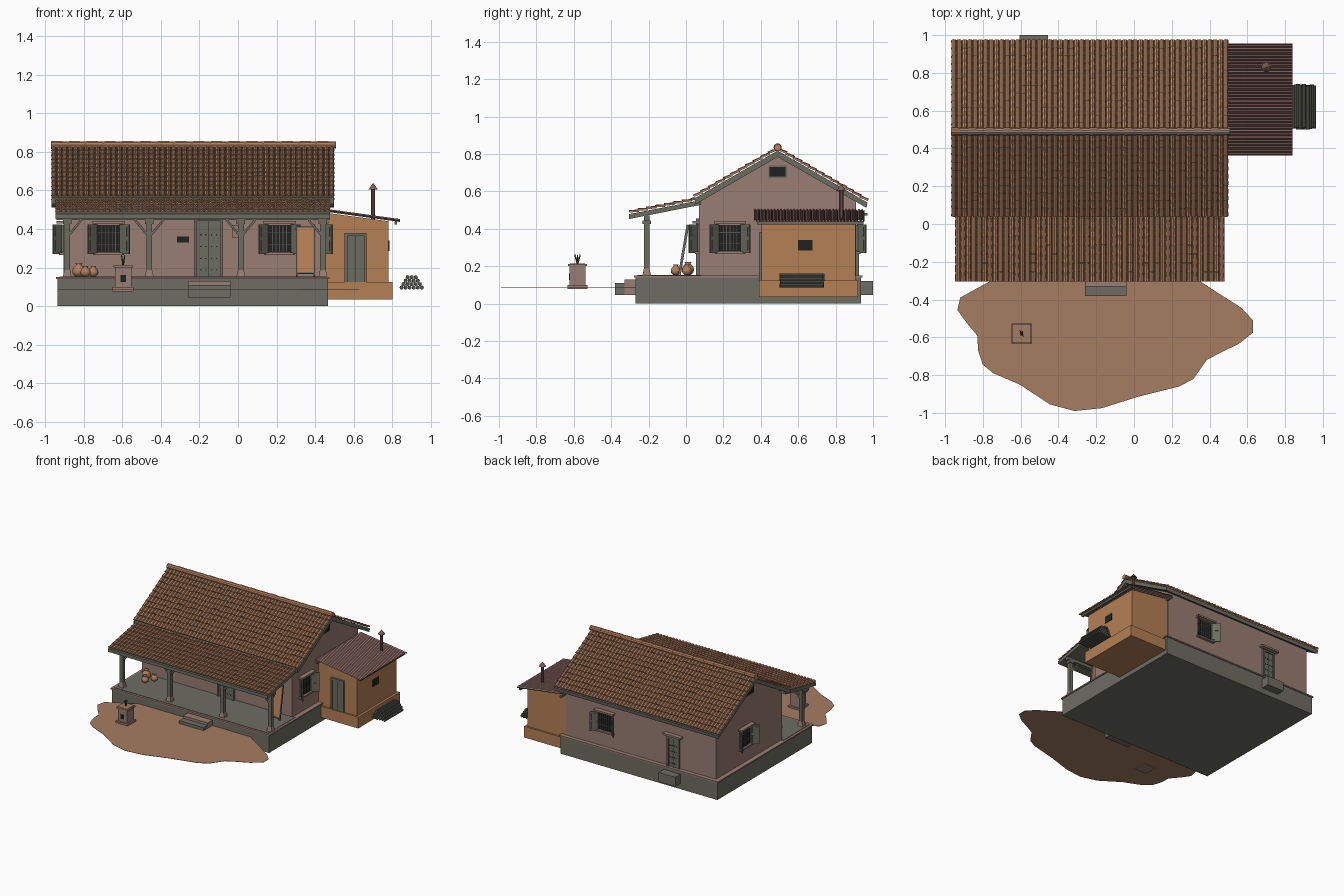
import bpy, bmesh, math, random
from mathutils import Matrix, Vector

random.seed(4)
if "Cube" in bpy.data.objects:
    bpy.data.objects.remove(bpy.data.objects["Cube"], do_unlink=True)


def material(name, *srgb):
    color = [((c + 0.055) / 1.055) ** 2.4 for c in srgb] + [1]
    mat = bpy.data.materials.new(name)
    mat.use_nodes = True
    mat.diffuse_color = color
    mat.node_tree.nodes["Principled BSDF"].inputs["Base Color"].default_value = color
    return mat


plaster = material("pink plaster", .60, .49, .45)
ochre = material("ochre mud", .71, .5, .33)
stone = material("grey stone", .43, .43, .39)
wood = material("grey green wood", .42, .43, .38)
tile = material("terracotta", .70, .5, .37)
earth = material("bare earth", .65, .49, .38)
iron = material("dark iron", .13, .13, .125)
rust = material("rusty sheet", .49, .37, .35)
log_wood = material("dark logs", .33, .34, .3)
leaf = material("dark leaf", .2, .25, .16)

IDENT = Matrix()
move = lambda x, y, z: Matrix.Translation((x, y, z))
turn = lambda deg, axis: Matrix.Rotation(math.radians(deg), 4, axis)


def make(name, bm, mat, matrix=IDENT, smooth=False):
    bmesh.ops.recalc_face_normals(bm, faces=bm.faces)
    mesh = bpy.data.meshes.new(name)
    bm.to_mesh(mesh)
    bm.free()
    mesh.materials.append(mat)
    ob = bpy.data.objects.new(name, mesh)
    bpy.context.collection.objects.link(ob)
    ob.matrix_world = matrix
    for poly in mesh.polygons:
        poly.use_smooth = smooth
    return ob


def boxes(name, mat, spans, matrix=IDENT):
    bm = bmesh.new()
    for span in spans:
        mid = [(a + b) / 2 for a, b in span]
        size = [b - a for a, b in span]
        bmesh.ops.create_cube(bm, size=1, matrix=move(*mid) @ Matrix.Diagonal(size + [1]))
    return make(name, bm, mat, matrix)


def box(name, mat, x, y, z, matrix=IDENT):
    return boxes(name, mat, [(x, y, z)], matrix)


def prism(name, mat, points, axis, start, end):
    """Extrude an outline along x (points are y, z) or y (points are x, z)."""
    bm = bmesh.new()
    place = (lambda p, t: (t, p[0], p[1])) if axis == "x" else (lambda p, t: (p[0], t, p[1]))
    rings = [[bm.verts.new(place(p, t)) for p in points] for t in (start, end)]
    for ring in rings:
        bm.faces.new(ring)
    for i in range(len(points)):
        j = (i + 1) % len(points)
        bm.faces.new((rings[0][i], rings[0][j], rings[1][j], rings[1][i]))
    return make(name, bm, mat)


def cylinder(name, mat, r1, r2, depth, matrix, sides=10):
    bm = bmesh.new()
    bmesh.ops.create_cone(bm, cap_ends=True, segments=sides, radius1=r1, radius2=r2, depth=depth)
    return make(name, bm, mat, matrix)


def tiles(name, top, bottom, x0, x1, cols, rows):
    """Overlapping barrel tiles laid from the top to the bottom of a slope."""
    bm = bmesh.new()
    a, b = Vector((0, *top)), Vector((0, *bottom))
    down = (b - a).normalized()
    up = Vector((1, 0, 0)).cross(down)
    up *= 1 if up.z > 0 else -1
    pitch, length = (x1 - x0) / cols, (b - a).length / rows
    for c in range(cols):
        cx = x0 + pitch * (c + .5)
        for r in range(rows):
            jitter = random.uniform(-.15, .05) * length if r < rows - 1 else 0
            ends = []
            for s, lift, half in ((r * length, 0, .42), ((r + 1.08) * length + jitter, .007, .5)):
                ring = []
                for k in range(5):
                    t = math.pi * k / 4
                    p = a + down * s + up * (lift + .013 * math.sin(t))
                    ring.append(bm.verts.new((cx - pitch * half * math.cos(t), p.y, p.z)))
                ends.append(ring)
            for k in range(4):
                bm.faces.new((ends[0][k], ends[0][k + 1], ends[1][k + 1], ends[1][k]))
            bm.faces.new(ends[1])
    return make(name, bm, tile)


def window(name, matrix):
    w, lo, hi = .058, .28, .42
    box(name + "_opening", iron, (-w, w), (-.004, .01), (lo, hi), matrix)
    boxes(name + "_frame", wood, [((-w - .01, -w), (-.012, 0), (lo, hi)), ((w, w + .01), (-.012, 0), (lo, hi))], matrix)
    bars = [((x - .002, x + .002), (-.01, -.004), (lo, hi)) for x in [i * .018 for i in range(-2, 3)]]
    bars += [((-w, w), (-.008, -.004), (z - .002, z + .002)) for z in (.32, .38)]
    boxes(name + "_bars", log_wood, bars, matrix)
    boxes(name + "_hood_and_sill", plaster, [((-.085, .085), (-.035, .01), (hi + .008, hi + .022)),
          ((-.08, .08), (-.022, .01), (lo - .014, lo - .002))], matrix)
    for side, label in ((1, "_left_shutter"), (-1, "_right_shutter")):
        hinge = matrix @ move(side * (w + .005), -.004, 0) @ turn(-45 * side, "Z")
        x = (0, .066) if side > 0 else (-.066, 0)
        inner = (.012, .054) if side > 0 else (-.054, -.012)
        box(name + label, wood, x, (-.008, 0), (lo - .01, hi + .004), hinge)
        boxes(name + label + "_panels", wood, [(inner, (-.011, .003), (.285, .34)), (inner, (-.011, .003), (.36, .41))], hinge)


def door(name, w, top, base, matrix, studs=False):
    box(name + "_leaf", wood, (-w + .014, w - .014), (-.008, .01), (base, top - .014), matrix)
    boxes(name + "_frame", wood, [((-w, .014 - w), (-.016, .01), (base, top)), ((w - .014, w), (-.016, .01), (base, top)),
          ((-w, w), (-.016, .01), (top - .014, top))], matrix)
    box(name + "_gap", iron, (-.002, .002), (-.0095, 0), (base, top - .014), matrix)
    if studs:
        spots = [(x * w, base + (top - base) * (k + .6) / 5) for x in (-.55, -.2, .2, .55) for k in range(4)]
        boxes(name + "_studs", iron, [((x - .003, x + .003), (-.012, 0), (z - .003, z + .003)) for x, z in spots], matrix)


# Platform, veranda floor and steps
box("platform", stone, (-.935, .466), (-.27, .935), (0, .14))
box("platform_coping", plaster, (-.943, .474), (-.278, .943), (.14, .15))
box("veranda_floor", stone, (-.925, .456), (-.26, .08), (.145, .153))
box("lower_front_step", stone, (-.26, -.04), (-.38, -.33), (.045, .11))
box("upper_front_step", plaster, (-.26, -.04), (-.33, -.27), (.045, .13))
box("back_step", stone, (-.605, -.455), (.935, 1), (.045, .12))

# House body and roofs
prism("house_walls", plaster, [(.07, .145), (.91, .145), (.91, .555), (.49, .8), (.07, .56)], "x", -.905, .435)
prism("main_roof_deck", wood, [(.045, .562), (.49, .818), (.97, .54), (.965, .512), (.49, .784), (.05, .53)], "x", -.965, .498)
tiles("main_roof_front_tiles", (.49, .82), (.05, .567), -.968, .5, 52, 11)
tiles("main_roof_back_tiles", (.49, .82), (.965, .545), -.968, .5, 52, 12)
prism("porch_roof_deck", wood, [(-.305, .478), (.08, .553), (.08, .528), (-.305, .452)], "x", -.945, .477)
tiles("porch_roof_tiles", (.08, .555), (-.298, .481), -.948, .48, 50, 8)
for i in range(16):
    span = 1.47 / 16
    cylinder("ridge_tile", tile, .022, .019, span * 1.06, move(-.965 + span * (i + .5), .49, .835) @ turn(90, "Y"))

# Veranda posts with braces and beam
box("porch_beam", wood, (-.94, .475), (-.225, -.195), (.445, .47))
posts = (-.885, -.46, .015, .44)
for i, x in enumerate(posts):
    at = move(x, -.21, 0)
    box("post", wood, (-.015, .015), (-.015, .015), (.15, .45), at)
    cylinder("post_foot", plaster, .032, .02, .04, at @ move(0, 0, .172) @ turn(45, "Z"), 4)
    box("post_cap", wood, (-.022, .022), (-.022, .022), (.425, .445), at)
    for side in (-1, 1):
        if 0 <= i + side < len(posts):
            box("post_brace", wood, (-.006, .006), (-.01, .01), (0, .1), at @ move(side * .01, 0, .37) @ turn(40 * side, "Y"))

# Doors, windows and vents
walls = {"front": lambda x: move(x, .07, 0), "back": lambda x: move(x, .91, 0) @ turn(180, "Z"),
         "left": lambda y: move(.435, y, 0) @ turn(90, "Z"), "right": lambda y: move(-.905, y, 0) @ turn(-90, "Z")}
for side, pos in (("front", -.67), ("front", .215), ("back", .08), ("left", .235), ("right", .54)):
    window(side + "_window", walls[side](pos))
door("front_door", .075, .455, .15, walls["front"](-.152), True)
door("back_door", .055, .39, .15, walls["back"](-.53), True)
box("back_door_hood", plaster, (-.08, .08), (-.035, .01), (.4, .415), walls["back"](-.53))
for side in ("left", "right"):
    box("gable_vent_frame", wood, (-.05, .05), (-.008, .01), (.672, .738), walls[side](.49))
    box("gable_vent", iron, (-.043, .043), (-.0095, .01), (.679, .731), walls[side](.49))
box("wall_niche", iron, (-.03, .03), (-.006, .01), (.33, .362), walls["front"](-.285))
box("wall_shelf", plaster, (-.015, .015), (-.03, .01), (.355, .42), walls["front"](-.015))

# Side annex with corrugated roof
box("annex_base", ochre, (.44, .8), (.39, .92), (.035, .125))
prism("annex_walls", ochre, [(.43, .12), (.78, .12), (.78, .44), (.43, .487)], "y", .405, .905)
door("annex_door", .057, .38, .125, move(.61, .405, 0))
box("annex_window", iron, (.775, .785), (.6, .675), (.285, .34))
bm = bmesh.new()
waves = 34
lines = []
for x, z in ((.435, .498), (.84, .442)):
    lines.append([bm.verts.new((x, .365 + .59 * k / (waves * 4), z + .006 * math.sin(k * math.pi / 2))) for k in range(waves * 4 + 1)])
for k in range(waves * 4):
    bm.faces.new((lines[0][k], lines[1][k], lines[1][k + 1], lines[0][k + 1]))
sheet = make("annex_roof", bm, rust)
sheet.modifiers.new("thickness", "SOLIDIFY").thickness = .003
box("annex_purlin", wood, (.81, .825), (.38, .95), (.424, .438))
box("annex_wall_plate", wood, (.435, .45), (.37, .97), (.47, .485))
cylinder("stove_pipe", rust, .011, .011, .17, move(.7, .83, .53))
cylinder("stove_pipe_cap", rust, .026, .002, .032, move(.7, .83, .62))

# Log pile
for row, count in enumerate((6, 5, 4, 3)):
    for i in range(count):
        x = .9 + (i - (count - 1) / 2) * .021
        y = .62 + random.uniform(-.006, .006)
        cylinder("log", log_wood, .0105, .0105, .23, move(x, y, .096 + row * .018) @ turn(90, "X"), 8)

# Leaning string bed
lean = move(.35, -.035, .155) @ turn(-9.6, "X")
box("bed_weave", ochre, (-.042, .042), (-.003, .003), (.02, .255), lean)
boxes("bed_frame", wood, [((-.05, -.042), (-.007, .007), (0, .27)), ((.042, .05), (-.007, .007), (0, .27)),
      ((-.042, .042), (-.006, .006), (.012, .02)), ((-.042, .042), (-.006, .006), (.253, .261))], lean)

# Clay pots
outline = ((0, 0), (.5, .02), (.9, .4), (1, .9), (.8, 1.4), (.45, 1.7), (.42, 1.85), (.6, 2.05), (.4, 2.05), (0, 1.8))
for x, y, r in ((-.825, .01, .034), (-.79, -.055, .027), (-.75, .005, .027)):
    bm = bmesh.new()
    ring = [bm.verts.new((px * r, 0, pz * r)) for px, pz in outline]
    edges = [bm.edges.new(pair) for pair in zip(ring, ring[1:])]
    bmesh.ops.spin(bm, geom=ring + edges, cent=(0, 0, 0), axis=(0, 0, 1), angle=math.tau, steps=14)
    bmesh.ops.remove_doubles(bm, verts=bm.verts, dist=.0003)
    make("clay_pot", bm, tile, move(x, y, .153), True)

# Planter with a small plant
spot = move(-.595, -.58, 0)
boxes("planter", plaster, [((-.054, .054), (-.054, .054), (.077, .1)), ((-.042, .042), (-.042, .042), (.1, .2)),
      ((-.05, .05), (-.05, .05), (.2, .212))], spot)
box("planter_niche", iron, (-.015, .015), (-.046, 0), (.125, .16), spot)
box("planter_soil", earth, (-.04, .04), (-.04, .04), (.21, .214), spot)
for k in range(6):
    cylinder("plant_leaf", leaf, .005, .001, .055, spot @ move(0, 0, .212) @ turn(k * 60, "Z") @ turn(8 + 7 * (k % 3), "Y") @ move(0, 0, .027), 5)

# Bare yard in front
shore = ((-.7, -.27), (-.84, -.345), (-.92, -.39), (-.935, -.455), (-.885, -.525), (-.83, -.59), (-.825, -.67), (-.8, -.745),
         (-.745, -.79), (-.605, -.85), (-.445, -.955), (-.315, -.99), (-.17, -.975), (.02, -.915), (.24, -.86), (.315, -.82),
         (.385, -.72), (.46, -.68), (.555, -.635), (.63, -.575), (.63, -.51), (.57, -.445), (.46, -.375), (.3, -.27))
prism("yard", earth, shore, "x", 0, .002).matrix_world = Matrix(((0, 1, 0, 0), (0, 0, 1, 0), (1, 0, 0, .084), (0, 0, 0, 1)))
